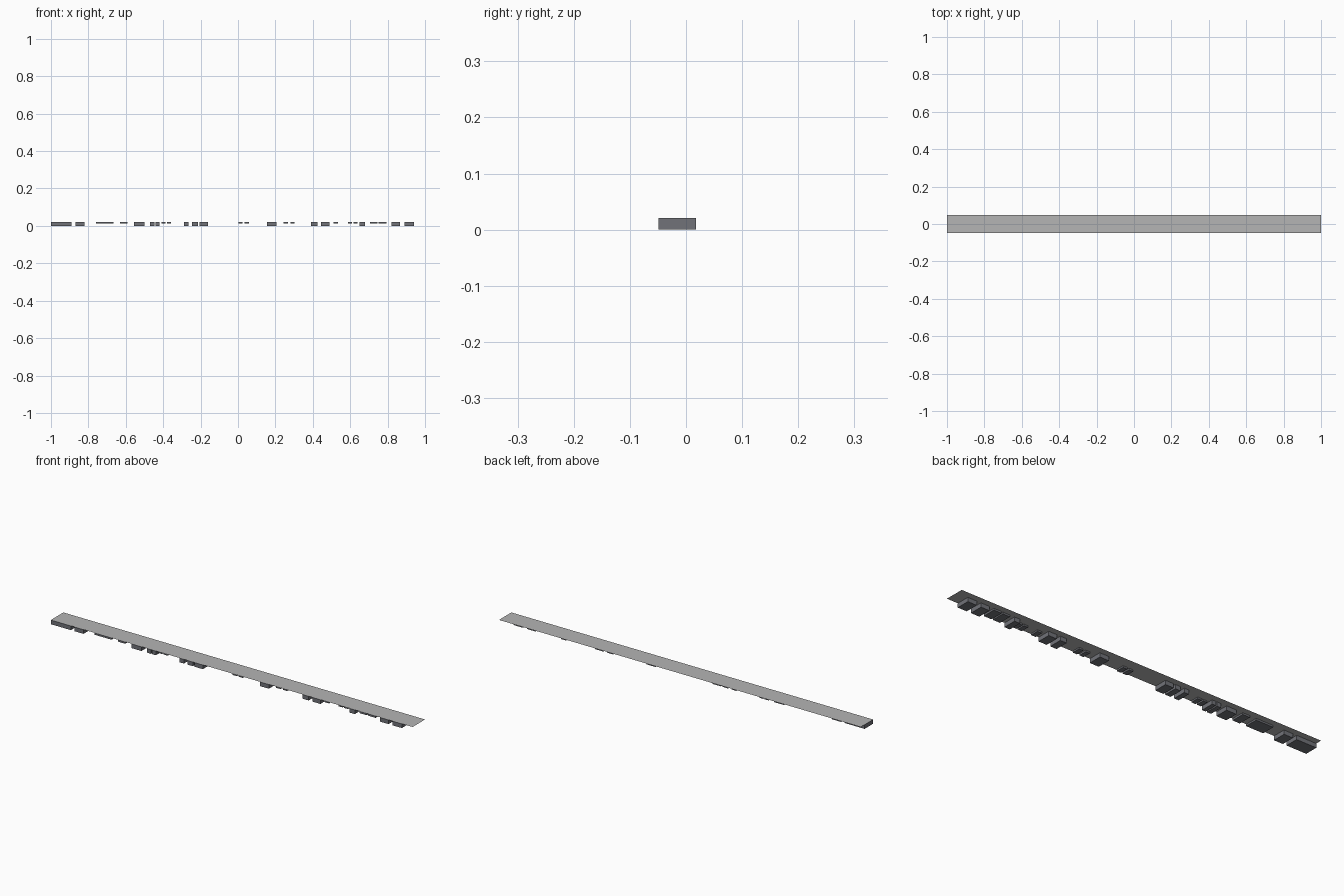
import bpy

if "Cube" in bpy.data.objects:
    bpy.data.objects.remove(bpy.data.objects["Cube"])

TOP = 0.0215      # height of the thin plate
FRONT = -0.049    # front edge of the blocks


def material(name, rgb):
    m = bpy.data.materials.new(name)
    m.diffuse_color = (*rgb, 1)
    m.use_nodes = True
    m.node_tree.nodes["Principled BSDF"].inputs["Base Color"].default_value = m.diffuse_color
    return m


plate_grey = material("light grey", (0.46, 0.46, 0.46))
block_grey = material("dark blue grey", (0.165, 0.17, 0.19))


def box(name, x0, x1, y0, y1, z0, z1, mat):
    bpy.ops.mesh.primitive_cube_add(size=1, location=((x0 + x1) / 2, (y0 + y1) / 2, (z0 + z1) / 2))
    o = bpy.context.object
    o.name = name
    o.scale = (x1 - x0, y1 - y0, z1 - z0)
    bpy.ops.object.transform_apply(location=False, rotation=False, scale=True)
    o.data.materials.append(mat)


# paper-thin cover plate
bpy.ops.mesh.primitive_plane_add(size=1, location=(0, 0, TOP))
plate = bpy.context.object
plate.name = "cover_plate"
plate.scale = (2, 0.098, 1)
bpy.ops.object.transform_apply(location=False, rotation=False, scale=True)
plate.data.materials.append(plate_grey)

# full-height blocks hanging under the plate
tall = [(-1, -0.89), (-0.87, -0.82), (-0.555, -0.50), (-0.47, -0.447), (-0.44, -0.42),
        (-0.29, -0.265), (-0.245, -0.215), (-0.205, -0.16), (0.155, 0.205),
        (0.39, 0.425), (0.445, 0.49), (0.65, 0.68), (0.82, 0.867), (0.89, 0.94)]
for a, b in tall:
    box("tall_block", a, b, FRONT, 0.018, 0, TOP - 0.0008, block_grey)

# wide shallow blocks
for a, b in [(-0.76, -0.665), (-0.63, -0.59), (0.705, 0.745), (0.752, 0.795)]:
    box("shallow_block", a, b, FRONT, 0.018, 0.012, TOP - 0.0008, block_grey)

# small shallow pieces, mostly in pairs
for a, b in [(-0.41, -0.388), (-0.38, -0.357), (0.002, 0.025), (0.035, 0.058),
             (0.243, 0.266), (0.28, 0.303), (0.51, 0.535), (0.587, 0.61), (0.617, 0.64)]:
    box("small_piece", a, b, -0.045, -0.003, 0.013, TOP - 0.0008, block_grey)
